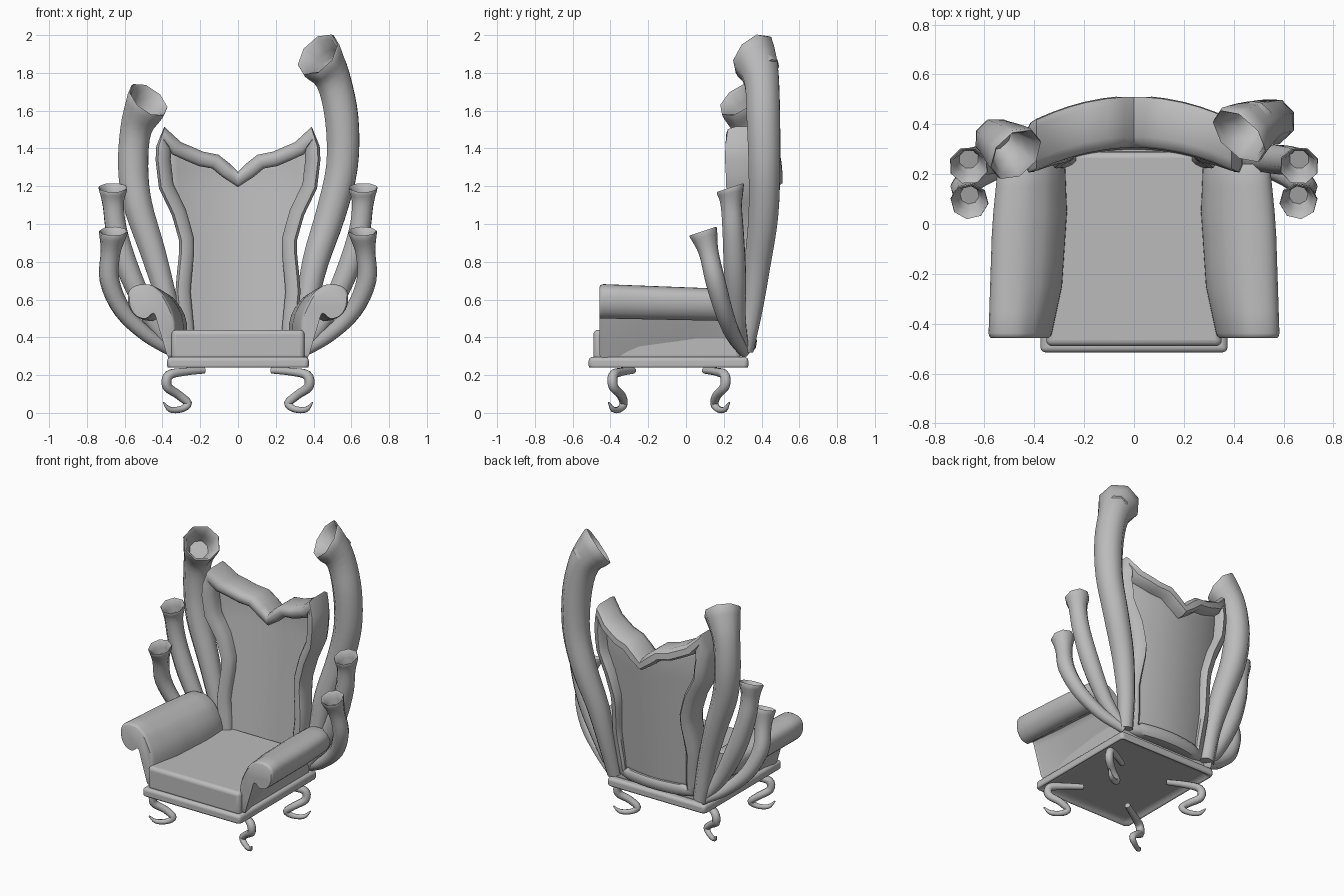
import bpy, bmesh, math
from mathutils import Vector

cube = bpy.data.objects.get("Cube")
if cube:
    bpy.data.objects.remove(cube, do_unlink=True)

grey = bpy.data.materials.new("plain grey")
grey.use_nodes = True
COLOUR = (0.5, 0.5, 0.5, 1)
grey.diffuse_color = COLOUR
grey.node_tree.nodes["Principled BSDF"].inputs["Base Color"].default_value = COLOUR


def finish(name, bm, angle=40):
    bmesh.ops.recalc_face_normals(bm, faces=bm.faces[:])
    mesh = bpy.data.meshes.new(name)
    bm.to_mesh(mesh)
    bm.free()
    mesh.materials.append(grey)
    obj = bpy.data.objects.new(name, mesh)
    bpy.context.collection.objects.link(obj)
    bpy.ops.object.select_all(action='DESELECT')
    obj.select_set(True)
    bpy.context.view_layer.objects.active = obj
    bpy.ops.object.shade_smooth_by_angle(angle=math.radians(angle))
    return obj


def loft(name, rings, cyclic=True, closed=False, caps=True, angle=40):
    """Skin a list of equal-length rings of points."""
    bm = bmesh.new()
    rows = [[bm.verts.new(p) for p in ring] for ring in rings]
    pairs = list(zip(rows, rows[1:])) + ([(rows[-1], rows[0])] if closed else [])
    n = len(rows[0])
    for a, b in pairs:
        for i in range(n if cyclic else n - 1):
            j = (i + 1) % n
            bm.faces.new((a[i], a[j], b[j], b[i]))
    if caps and cyclic and not closed:
        bm.faces.new(rows[0])
        bm.faces.new(rows[-1])
    return finish(name, bm, angle)


def spline(points, steps=4):
    """Catmull-Rom curve through points of any dimension."""
    pts = [Vector(p) for p in points]
    pts = [2 * pts[0] - pts[1]] + pts + [2 * pts[-1] - pts[-2]]
    out = []
    for a, b, c, d in zip(pts, pts[1:], pts[2:], pts[3:]):
        for k in range(steps):
            t = k / steps
            out.append(0.5 * (2 * b + (c - a) * t + (2 * a - 5 * b + 4 * c - d) * t ** 2
                              + (3 * b - a - 3 * c + d) * t ** 3))
    return out + [pts[-2]]


def interp(table, t):
    for (a, va), (b, vb) in zip(table, table[1:]):
        if t <= b:
            return va + (vb - va) * (t - a) / (b - a)
    return table[-1][1]


def tube(name, path, sides=8, mouth=None, steps=4):
    """Tapered tube along (x, y, z, radius); mouth is the normal of a flared open end."""
    pts = spline(path, steps)
    centres = [p.to_3d() for p in pts]
    normal = None
    rings = []

    def ring(c, u, d, r):
        v = d.cross(u)
        return [c + r * (math.cos(a) * u + math.sin(a) * v)
                for a in (2 * math.pi * (i + 0.5) / sides for i in range(sides))]

    for i, c in enumerate(centres):
        d = (centres[min(i + 1, len(pts) - 1)] - centres[max(i - 1, 0)]).normalized()
        if mouth and i >= len(pts) - 3:
            d = d.lerp(Vector(mouth).normalized(), (1, 0.6, 0.25)[len(pts) - 1 - i]).normalized()
        ref = normal or Vector((0, 1, 0))
        normal = (ref - ref.dot(d) * d).normalized()
        rings.append(ring(c, normal, d, pts[i][3]))
    if mouth:
        r = pts[-1][3]
        for depth, scale in ((-0.1, 0.97), (0.02, 0.83), (0.5, 0.65), (1.0, 0.5)):
            rings.append(ring(centres[-1] - d * r * depth, normal, d, r * scale))
    return loft(name, rings, angle=50)


def box(name, lo, hi, bevel, inset=0):
    bm = bmesh.new()
    bmesh.ops.create_cube(bm, size=1)
    for v in bm.verts:
        v.co = [l + (h - l) * (c + 0.5) for l, h, c in zip(lo, hi, v.co)]
    if inset:
        bottom = min(bm.faces, key=lambda f: f.calc_center_median().z)
        bmesh.ops.inset_region(bm, faces=[bottom], thickness=inset)
        bmesh.ops.translate(bm, verts=bottom.verts[:], vec=(0, 0, inset * 0.6))
    obj = finish(name, bm)
    mod = obj.modifiers.new("rounding", 'BEVEL')
    mod.width = bevel
    mod.segments = 4
    return obj


# Base and seat
box("base_frame", (-0.375, -0.515, 0.23), (0.375, 0.33, 0.296), 0.02, inset=0.055)
box("seat_cushion", (-0.352, -0.49, 0.28), (0.352, 0.29, 0.44), 0.025)

# Rolled arms
ARM = [(.34, .29), (.335, .48), (.38, .60), (.42, .65), (.47, .68), (.54, .675), (.58, .64),
       (.58, .57), (.545, .515), (.49, .50), (.445, .53), (.42, .46), (.37, .29)]
INNER = [(-0.46, 0), (-0.25, -0.045), (0.05, -0.065), (0.3, -0.055)]
OUTER = [(-0.46, 0), (0, -0.015), (0.3, -0.045)]
profile = [p for p in spline([ARM[0] + (0,)] + [p + (0,) for p in ARM[1:]], 3)]


def arm_ring(side, y, scale):
    ring = []
    for x, z, _ in profile:
        x, z = 0.46 + (x - 0.46) * scale, 0.5 + (z - 0.5) * scale
        blend = min(max((x - 0.36) / 0.12, 0), 1)
        x += interp(INNER, y) * (1 - blend) + interp(OUTER, y) * blend
        z -= max(z - 0.3, 0) * 0.1 * (y + 0.45)
        ring.append((side * x, y, z))
    return ring


for side, label in ((1, "left"), (-1, "right")):
    stations = [(-0.458, 0.92), (-0.452, 0.97), (-0.438, 1)] + \
               [(-0.35 + 0.1 * i, 1) for i in range(6)] + [(0.22, 1), (0.24, 0.95)]
    loft(label + "_arm", [arm_ring(side, y, s) for y, s in stations])

# Curved backrest: half width against height, and the notched top edge
WIDTH = [(0, .27), (.26, .297), (.48, .272), (.62, .315), (.75, .385), (.88, .402), (1, .393)]
TOP = [(0, 1.24), (.3, 1.335), (.5, 1.35), (.82, 1.405), (1, 1.48)]
BOTTOM = 0.36


def outline(u, v):
    return Vector((u * interp(WIDTH, v), BOTTOM + v * (interp(TOP, abs(u)) - BOTTOM)))


def back_point(p, depth):
    h = min(max((p.y - BOTTOM) / 0.88, 0), 1)
    y = 0.27 + 0.04 * h - 0.6 * p.x ** 2 + depth * (0.1 + 0.1 * h)
    return Vector((p.x, y, p.y))


us = [-1, -.82, -.66, -.5, -.3, -.15, 0, .15, .3, .5, .66, .82, 1]
vs = [i / 16 for i in range(17)]
panel = loft("back_panel", [[back_point(outline(u, v), 0.5) for u in us] for v in vs], cyclic=False)
solid = panel.modifiers.new("thickness", 'SOLIDIFY')
solid.thickness = 0.05
solid.offset = 0

edge = [outline(1, v) for v in vs] + [outline(u, 1) for u in us[-2:0:-1]] + \
       [outline(-1, v) for v in vs[::-1]] + [outline(u, 0) for u in us[1:-1]]
SECTION = [(-.045, .12), (-.03, .02), (0, -.02), (.022, .02), (.035, .2),
           (.035, .85), (.015, 1), (-.025, 1.02), (-.042, .88)]
frame = []
for i, p in enumerate(edge):
    t = (edge[(i + 1) % len(edge)] - edge[i - 1]).normalized()
    out = Vector((t.y, -t.x))
    frame.append([back_point(p + out * n, d) for n, d in SECTION])
loft("back_frame", frame, closed=True, angle=50)

# Tall horns of unequal height
tube("left_tall_horn", [(.33, .31, .33, .05), (.36, .35, .55, .06), (.41, .38, .8, .075),
                        (.49, .41, 1.05, .085), (.55, .415, 1.3, .09), (.55, .41, 1.55, .095),
                        (.505, .40, 1.76, .1), (.43, .36, 1.89, .135)], mouth=(-.6, -.6, .55))
tube("right_tall_horn", [(-.33, .31, .33, .05), (-.38, .31, .6, .06), (-.45, .32, .85, .072),
                         (-.53, .33, 1.1, .082), (-.555, .34, 1.3, .086), (-.54, .33, 1.5, .09),
                         (-.48, .285, 1.65, .122)], mouth=(.5, -.5, .65))

# Paired short horns
for s, label in ((1, "left"), (-1, "right")):
    tube(label + "_middle_horn", [(s * .35, .30, .34, .035), (s * .46, .27, .5, .05),
                                  (s * .57, .26, .73, .062), (s * .64, .25, .95, .06),
                                  (s * .66, .24, 1.1, .06), (s * .663, .235, 1.185, .08)],
         mouth=(0, -.3, .9))
    tube(label + "_low_horn", [(s * .34, .31, .32, .03), (s * .48, .25, .41, .04),
                               (s * .61, .2, .54, .048), (s * .68, .155, .7, .053),
                               (s * .675, .12, .85, .053), (s * .66, .092, .955, .077)],
         mouth=(0, -.3, .9))

# Curled legs, mirrored to the four corners
LEG = [(.18, .19, .225, .018), (.28, .25, .218, .022), (.365, .295, .20, .026),
       (.375, .295, .14, .026), (.315, .255, .095, .024), (.265, .24, .05, .022),
       (.30, .26, .02, .018), (.36, .295, .018, .015), (.395, .32, .055, .004)]
for sx, xl in ((1, "left"), (-1, "right")):
    for sy, yl in ((-1, "front"), (1, "rear")):
        tube(f"{yl}_{xl}_leg", [(sx * x, -0.09 + sy * y, z, r) for x, y, z, r in LEG], steps=4)
